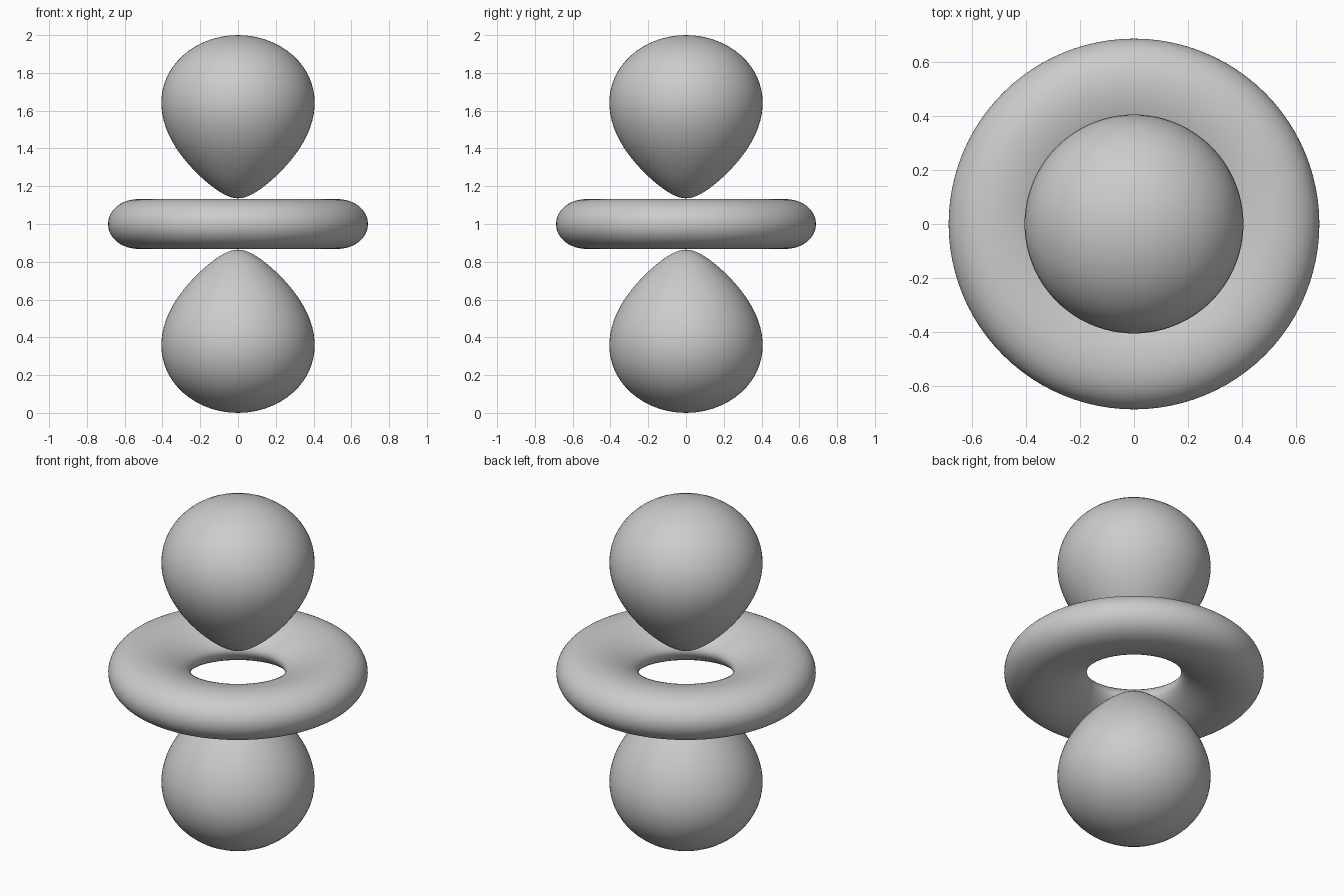
import bpy, bmesh, math

cube = bpy.data.objects.get("Cube")
if cube:
    bpy.data.objects.remove(cube, do_unlink=True)

# One plain grey for all parts
grey = bpy.data.materials.new("plain grey")
grey.use_nodes = True
colour = (0.6, 0.6, 0.6, 1)
grey.diffuse_color = colour
grey.node_tree.nodes["Principled BSDF"].inputs["Base Color"].default_value = colour

# Shape law: r^2 * exp(-DECAY * r) * |3 cos^2 - 1| = LEVEL around the centre
DECAY = 4.618
LEVEL = 2 * math.exp(-DECAY)
CENTRE = 1.0
SIDES = 96
STEPS = 40


def ratio(r):
    return LEVEL * math.exp(DECAY * r) / r ** 2


def find_radius(limit, near, far):
    """Bisect for the radius where ratio reaches the limit; near is outside the shape."""
    for _ in range(50):
        mid = (near + far) / 2
        if ratio(mid) > limit:
            near = mid
        else:
            far = mid
    return far


def half_profile(limit, sign):
    """Points (distance from axis, height) from the inner to the outer end."""
    peak = 2 / DECAY
    inner = find_radius(limit, 0.01, peak)
    outer = find_radius(limit, 1.5, peak)
    points = []
    for i in range(STEPS + 1):
        r = inner + (outer - inner) * (1 - math.cos(math.pi * i / STEPS)) / 2
        cos2 = (1 + sign * ratio(r)) / 3
        if i in (0, STEPS):
            cos2 = 1 if sign > 0 else 0
        cos2 = min(max(cos2, 0), 1)
        points.append((r * math.sqrt(1 - cos2), r * math.sqrt(cos2)))
    return points


def revolve(name, points, closed):
    bm = bmesh.new()
    verts = [bm.verts.new((x, 0, z)) for x, z in points]
    edges = [bm.edges.new(pair) for pair in zip(verts, verts[1:])]
    if closed:
        edges.append(bm.edges.new((verts[-1], verts[0])))
    bmesh.ops.spin(bm, geom=verts + edges, cent=(0, 0, 0), axis=(0, 0, 1),
                   angle=math.tau, steps=SIDES, use_duplicate=False)
    bmesh.ops.remove_doubles(bm, verts=bm.verts, dist=0.00005)
    bmesh.ops.recalc_face_normals(bm, faces=bm.faces)
    for face in bm.faces:
        face.smooth = True
    mesh = bpy.data.meshes.new(name)
    bm.to_mesh(mesh)
    bm.free()
    mesh.materials.append(grey)
    obj = bpy.data.objects.new(name, mesh)
    obj.location.z = CENTRE
    bpy.context.collection.objects.link(obj)


# Two teardrop lobes, points facing the centre
lobe = half_profile(2, 1)
revolve("upper_lobe", lobe, False)
revolve("lower_lobe", [(x, -z) for x, z in lobe], False)

# Ring around the middle
top = half_profile(1, -1)
bottom = [(x, -z) for x, z in reversed(top[1:-1])]
revolve("middle_ring", top + bottom, True)
